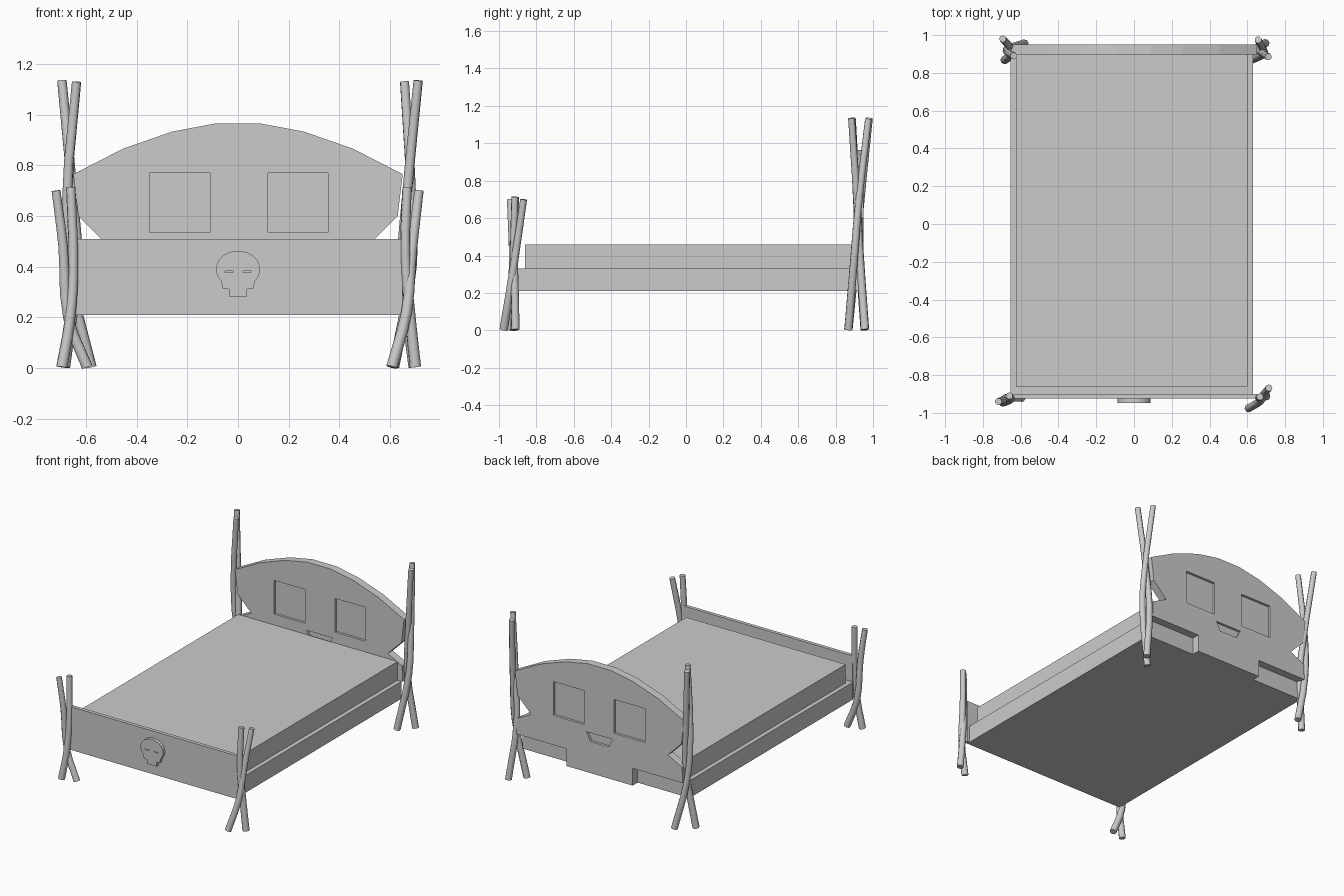
import bpy, bmesh, math

if "Cube" in bpy.data.objects:
    bpy.data.objects.remove(bpy.data.objects["Cube"])


def box(name, x, y, z):
    """Box from (min, max) ranges."""
    return prism(name, [(x[0], z[0]), (x[1], z[0]), (x[1], z[1]), (x[0], z[1])], *y)


def prism(name, outline, y0, y1):
    """Extrude an x-z outline along y."""
    bm = bmesh.new()
    face = bm.faces.new([bm.verts.new((x, y0, z)) for x, z in outline])
    ext = bmesh.ops.extrude_face_region(bm, geom=[face])
    moved = [v for v in ext["geom"] if isinstance(v, bmesh.types.BMVert)]
    bmesh.ops.translate(bm, verts=moved, vec=(0, y1 - y0, 0))
    bmesh.ops.recalc_face_normals(bm, faces=bm.faces)
    mesh = bpy.data.meshes.new(name)
    bm.to_mesh(mesh)
    bm.free()
    ob = bpy.data.objects.new(name, mesh)
    bpy.context.collection.objects.link(ob)
    return ob


def activate(ob):
    bpy.ops.object.select_all(action="DESELECT")
    ob.select_set(True)
    bpy.context.view_layer.objects.active = ob


def cut(ob, cutter):
    """Subtract the cutter and remove it."""
    cutter.hide_render = True
    mod = ob.modifiers.new("cut", "BOOLEAN")
    mod.operation = "DIFFERENCE"
    mod.solver = "EXACT"
    mod.object = cutter
    activate(ob)
    bpy.ops.object.modifier_apply(modifier=mod.name)
    bpy.data.objects.remove(cutter)


def stick(name, points):
    """Crooked branch through the points, top first."""
    curve = bpy.data.curves.new(name, "CURVE")
    curve.dimensions = "3D"
    curve.bevel_depth = 0.02
    curve.bevel_resolution = 2
    curve.resolution_u = 3
    curve.use_fill_caps = True
    spline = curve.splines.new("BEZIER")
    spline.bezier_points.add(len(points) - 1)
    for i, (bp, co) in enumerate(zip(spline.bezier_points, points)):
        bp.co = co
        bp.handle_left_type = bp.handle_right_type = "AUTO"
        bp.radius = 0.93 + 0.2 * i / (len(points) - 1)
    ob = bpy.data.objects.new(name, curve)
    bpy.context.collection.objects.link(ob)
    activate(ob)
    bpy.ops.object.convert(target="MESH")
    bpy.ops.object.shade_smooth_by_angle(angle=math.radians(50))


# Base, mattress and footboard
box("bed_base", (-0.655, 0.63), (-0.90, 0.895), (0.21, 0.33))
box("mattress", (-0.625, 0.60), (-0.86, 0.895), (0.33, 0.46))
box("footboard", (-0.65, 0.65), (-0.925, -0.90), (0.21, 0.51))

# Skull-shaped headboard: right half, mirrored
half = [(0.09, 0.965), (0.26, 0.933), (0.453, 0.866), (0.65, 0.765), (0.63, 0.60),
        (0.525, 0.495), (0.635, 0.44), (0.64, 0.33), (0.255, 0.33), (0.255, 0.21)]
headboard = prism("headboard", half + [(-x, z) for x, z in reversed(half)], 0.895, 0.95)

# Eye and nose recesses on both faces
for y in ((0.85, 0.912), (0.933, 1.0)):
    cut(headboard, box("eye_cutter", (-0.35, -0.11), y, (0.535, 0.77)))
    cut(headboard, box("eye_cutter", (0.118, 0.355), y, (0.535, 0.77)))
    nose = [(-0.10, 0.49), (0.10, 0.49), (0.07, 0.43), (-0.07, 0.43)]
    cut(headboard, prism("nose_cutter", nose, *y))

# Small skull emblem on the footboard
side = [(0.087 * math.sin(math.radians(a)), 0.39 + 0.073 * math.cos(math.radians(a)))
        for a in range(10, 131, 15)]
side += [(0.06, 0.313), (0.036, 0.311), (0.036, 0.283)]
emblem = prism("skull_emblem", side + [(-x, z) for x, z in reversed(side)], -0.947, -0.92)
for x in (-0.035, 0.035):
    cut(emblem, box("slit_cutter", (x - 0.016, x + 0.016), (-0.96, -0.94), (0.378, 0.384)))

# Crossed branch posts
paths = {
    "back_left": ([(-0.695, 0.98, 1.135), (-0.65, 0.93, 0.65), (-0.635, 0.91, 0.42), (-0.685, 0.868, 0.004)],
                  [(-0.637, 0.89, 1.13), (-0.675, 0.915, 0.65), (-0.66, 0.93, 0.35), (-0.58, 0.955, 0.004)]),
    "back_right": ([(0.657, 0.975, 1.13), (0.685, 0.92, 0.65), (0.685, 0.90, 0.40), (0.615, 0.868, 0.004)],
                   [(0.711, 0.885, 1.135), (0.667, 0.915, 0.68), (0.65, 0.93, 0.40), (0.695, 0.957, 0.004)]),
    "front_left": ([(-0.718, -0.94, 0.70), (-0.69, -0.93, 0.48), (-0.67, -0.92, 0.20), (-0.595, -0.92, 0.004)],
                   [(-0.66, -0.91, 0.714), (-0.65, -0.925, 0.38), (-0.665, -0.935, 0.18), (-0.695, -0.945, 0.004)]),
    "front_right": ([(0.667, -0.915, 0.714), (0.66, -0.92, 0.45), (0.68, -0.915, 0.20), (0.70, -0.912, 0.004)],
                    [(0.714, -0.868, 0.70), (0.685, -0.905, 0.45), (0.665, -0.94, 0.22), (0.607, -0.975, 0.004)]),
}
for corner, pair in paths.items():
    for n, pts in enumerate(pair, 1):
        stick(f"{corner}_post_branch_{n}", pts)
